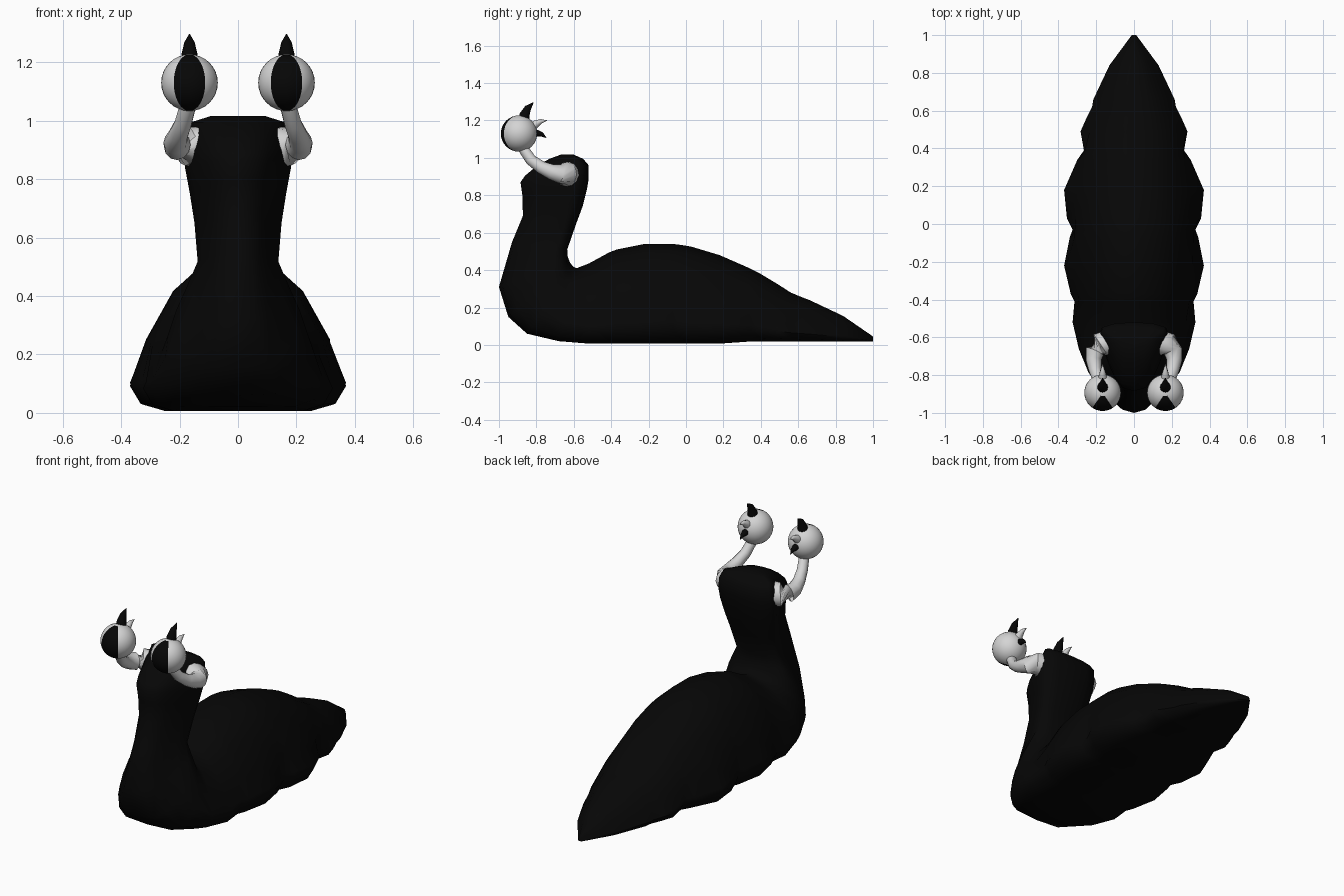
import bpy, bmesh, math
from mathutils import Vector

if "Cube" in bpy.data.objects:
    bpy.data.objects.remove(bpy.data.objects["Cube"])


def material(name, v):
    m = bpy.data.materials.new(name)
    m.diffuse_color = (v, v, v, 1)
    m.use_nodes = True
    m.node_tree.nodes["Principled BSDF"].inputs["Base Color"].default_value = m.diffuse_color
    return m


BLACK = material("black skin", 0.002)
WHITE = material("pale flesh", 0.66)


def finish(bm, name, mats, angle=40):
    bmesh.ops.recalc_face_normals(bm, faces=bm.faces)
    me = bpy.data.meshes.new(name)
    bm.to_mesh(me)
    bm.free()
    for m in mats:
        me.materials.append(m)
    ob = bpy.data.objects.new(name, me)
    bpy.context.collection.objects.link(ob)
    bpy.ops.object.select_all(action='DESELECT')
    ob.select_set(True)
    bpy.context.view_layer.objects.active = ob
    bpy.ops.object.shade_smooth_by_angle(angle=math.radians(angle))
    return ob


def loft(rings, name, mat, angle=40):
    """Skin a list of equally long closed rings and cap both ends."""
    bm = bmesh.new()
    vs = [[bm.verts.new(p) for p in r] for r in rings]
    n = len(rings[0])
    for a, b in zip(vs, vs[1:]):
        for i in range(n):
            j = (i + 1) % n
            bm.faces.new((a[i], a[j], b[j], b[i]))
    bm.faces.new(vs[0])
    bm.faces.new(vs[-1])
    return finish(bm, name, [mat], angle)


def tube(path, name, mat, n=12):
    """Tapered tube through (x, y, z, radius) points."""
    pts = [Vector(p[:3]) for p in path]
    rings = []
    for i, p in enumerate(pts):
        d = (pts[min(i + 1, len(pts) - 1)] - pts[max(i - 1, 0)]).normalized()
        u = d.cross(Vector((0, .6, .8) if abs(d.x) > .8 else (1, 0, 0))).normalized()
        v = d.cross(u)
        r = path[i][3]
        rings.append([p + r * (math.cos(a) * u + math.sin(a) * v)
                      for a in (2 * math.pi * k / n for k in range(n))])
    return loft(rings, name, mat)


# Body: half cross-sections (side, height) for the flat-footed trunk and the
# neck, which is narrow in front and broad behind
FOOT = [(0, 0), (.68, 0), (.9, .05), (1, .18), (.97, .23), (.85, .46), (.6, .77), (.36, .92), (0, 1)]
NECK = [(0, 0), (.34, .05), (.56, .2), (.74, .4), (.88, .6), (1, .8), (.93, .91), (.55, .98), (0, 1)]


def back_width(y):
    """Smooth width of the upper back, above the scalloped skirt."""
    return max(.012, .37 * max(0, 1 - ((y + .1) / 1.1) ** 2) ** .85)


# Trunk, tail to front: y, top height, half width of the skirt
trunk = [(1, .045, .012), (.84, .155, .13), (.66, .24, .215), (.62, .255, .222), (.56, .28, .252),
         (.49, .325, .283), (.39, .385, .265), (.34, .41, .30), (.18, .48, .37), (.03, .525, .355),
         (-.03, .535, .325), (-.07, .54, .34), (-.22, .54, .37), (-.37, .51, .335),
         (-.41, .495, .315), (-.52, .435, .325)]
# Neck, bottom to top: front y, front z, back y, back z, half width, roundness
neck = [(-.68, .02, -.585, .41, .30, .1), (-.85, .06, -.605, .42, .265, .35),
        (-.95, .15, -.62, .44, .225, .65), (-1, .31, -.632, .47, .175, .95),
        (-.93, .55, -.635, .51, .138, 1), (-.872, .69, -.59, .64, .149, 1),
        (-.875, .80, -.553, .74, .165, 1), (-.885, .87, -.53, .83, .181, 1),
        (-.86, .905, -.52, .89, .184, 1), (-.80, .955, -.52, .96, .176, 1),
        (-.73, .995, -.55, .995, .16, 1), (-.67, 1.017, -.60, 1.017, .09, 1)]
sections = [(y, .018 if y > .3 else .007, y, top, w, 0) for y, top, w in trunk] + neck
rings = []
for i, (fy, fz, by, bz, w, k) in enumerate(sections):
    half = []
    for j, ((s0, t0), (s1, t1)) in enumerate(zip(FOOT, NECK)):
        s, t = s0 + (s1 - s0) * k, t0 + (t1 - t0) * k
        wide = back_width(fy) if i < len(trunk) and j > 4 else w
        half.append((s * wide, fy + (by - fy) * t, fz + (bz - fz) * t))
    rings.append(half + [(-x, y, z) for x, y, z in half[-2:0:-1]])
loft(rings, "body", BLACK, 60)

for side, label in ((-1, "left"), (1, "right")):
    # Eye stalk, flared where it meets the head
    tube([(x * side, y, z, r) for x, y, z, r in (
        (.14, -.63, .912, .068), (.178, -.64, .912, .066), (.208, -.675, .915, .050),
        (.214, -.72, .925, .041), (.205, -.775, .95, .034), (.188, -.83, .99, .030),
        (.172, -.87, 1.05, .028))], label + "_eye_stalk", WHITE)

    # Eyeball with a tall pupil wedge
    c = Vector((.166 * side, -.893, 1.13))
    bm = bmesh.new()
    bmesh.ops.create_uvsphere(bm, u_segments=32, v_segments=16, radius=.097)
    for f in bm.faces:
        m = f.calc_center_median()
        in_wedge = abs(math.atan2(m.x, -m.y)) < math.radians(33.75)
        f.material_index = int(in_wedge and abs(m.z) < .094)
    bmesh.ops.translate(bm, verts=bm.verts, vec=c)
    finish(bm, label + "_eye", [WHITE, BLACK])

    # Curved spikes on top and behind the eyeball: y, z, radius
    for name, mat, pts in (
            ("top_spike", BLACK, ((-.868, 1.19, .031), (-.863, 1.23, .027),
                                  (-.845, 1.267, .018), (-.815, 1.297, .001))),
            ("upper_back_spike", WHITE, ((-.835, 1.155, .026), (-.805, 1.18, .021),
                                         (-.775, 1.196, .012), (-.742, 1.2, .001))),
            ("lower_back_spike", BLACK, ((-.825, 1.13, .024), (-.795, 1.132, .018),
                                         (-.77, 1.125, .012), (-.747, 1.107, .001)))):
        tube([(c.x, y, z, r) for y, z, r in pts], f"{label}_{name}", mat)
